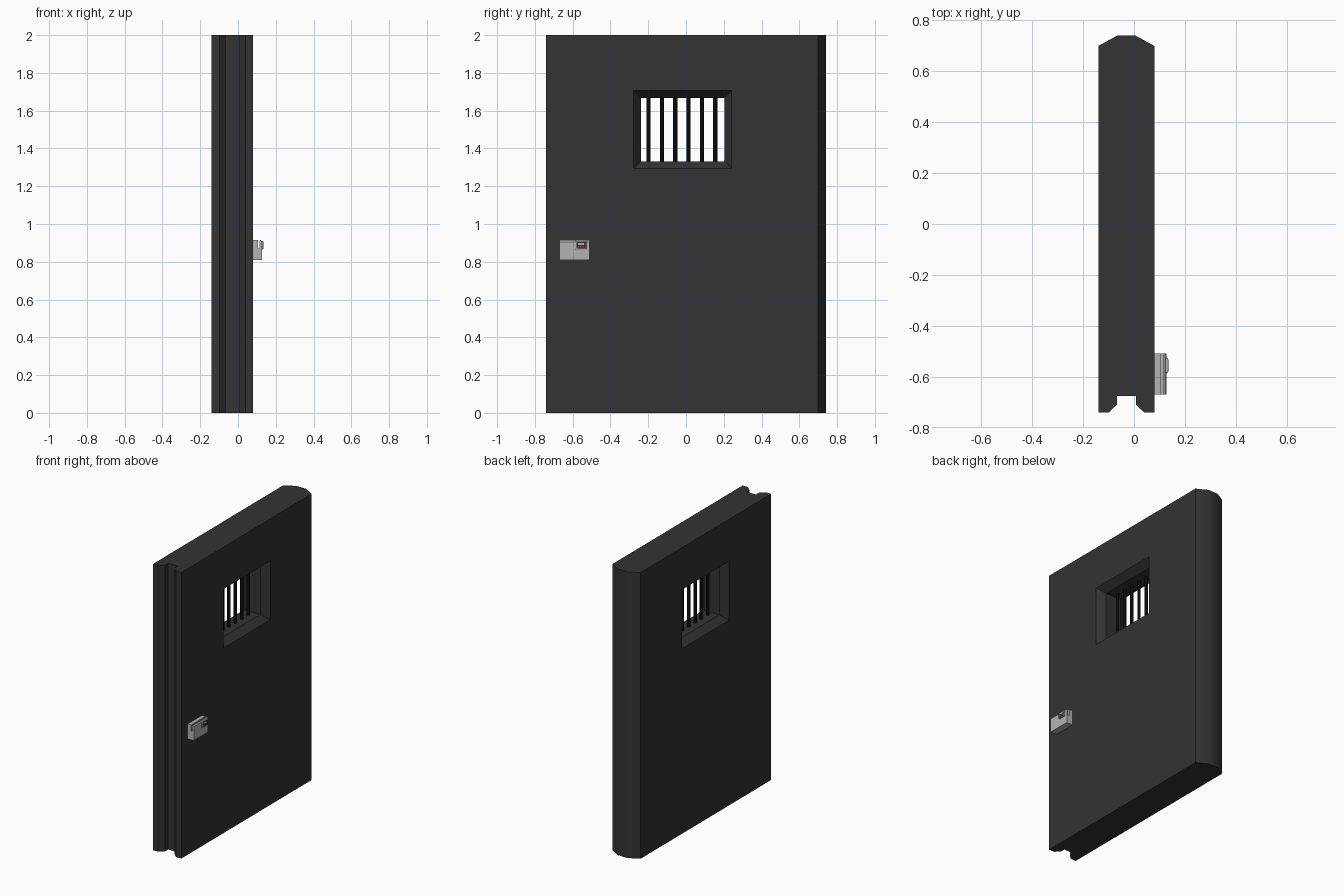
import bpy, bmesh
from mathutils import Vector

if "Cube" in bpy.data.objects:
    bpy.data.objects.remove(bpy.data.objects["Cube"])


def material(name, r, g, b):
    m = bpy.data.materials.new(name)
    m.diffuse_color = (r, g, b, 1)
    m.use_nodes = True
    m.node_tree.nodes["Principled BSDF"].inputs["Base Color"].default_value = m.diffuse_color
    return m


DARK = material("dark_metal", 0.033, 0.033, 0.033)
BLACK = material("black_iron", 0.003, 0.003, 0.003)
STEEL = material("light_steel", 0.45, 0.45, 0.45)
SCREEN = material("screen", 0.03, 0.03, 0.03)
RED = material("red_light", 0.5, 0.03, 0.03)
GREEN = material("green_light", 0.05, 0.4, 0.08)


def loft(name, rings, mat):
    """Solid skinned through equal-length rings of points, capped at both ends."""
    bm = bmesh.new()
    loops = [[bm.verts.new(p) for p in ring] for ring in rings]
    n = len(rings[0])
    for a, b in zip(loops, loops[1:]):
        for i in range(n):
            j = (i + 1) % n
            bm.faces.new((a[i], a[j], b[j], b[i]))
    bm.faces.new(loops[0])
    bm.faces.new(loops[-1])
    bmesh.ops.recalc_face_normals(bm, faces=bm.faces)
    me = bpy.data.meshes.new(name)
    bm.to_mesh(me)
    bm.free()
    ob = bpy.data.objects.new(name, me)
    bpy.context.collection.objects.link(ob)
    me.materials.append(mat)
    return ob


def activate(ob):
    bpy.ops.object.select_all(action='DESELECT')
    ob.select_set(True)
    bpy.context.view_layer.objects.active = ob


def box(name, x0, x1, y0, y1, z0, z1, mat):
    ring = [(x0, y0), (x1, y0), (x1, y1), (x0, y1)]
    return loft(name, [[(x, y, z) for x, y in ring] for z in (z0, z1)], mat)


# Door slab: plan profile with a tapered hinge end and a grooved latch end
MID, HALF = -0.03, 0.11
side = [(0.037, 0.74), (HALF, 0.70), (HALF, -0.74), (0.069, -0.74),
        (0.037, -0.71), (0.037, -0.676)]
plan = [(MID + x, y) for x, y in side] + [(MID - x, y) for x, y in reversed(side)]
door = loft("door_slab", [[(x, y, z) for x, y in plan] for z in (0, 2)], DARK)

# Window opening: splayed on both faces, straight through the middle
def window_ring(x, grow):
    y0, y1, z0, z1 = -0.239 - grow, 0.204 + grow, 1.332 - grow, 1.668 + grow
    return [(x, y0, z0), (x, y1, z0), (x, y1, z1), (x, y0, z1)]


SPLAY, DEPTH, OVER = 0.038, 0.05, 0.02
outer = SPLAY * (1 + OVER / DEPTH)
cutter = loft("window_cutter", [
    window_ring(MID - HALF - OVER, outer), window_ring(MID - HALF + DEPTH, 0),
    window_ring(MID + HALF - DEPTH, 0), window_ring(MID + HALF + OVER, outer)], DARK)
cutter.hide_render = True
cut = door.modifiers.new("window", 'BOOLEAN')
cut.operation = 'DIFFERENCE'
cut.solver = 'EXACT'
cut.object = cutter
activate(door)
bpy.ops.object.modifier_apply(modifier=cut.name)
bpy.data.objects.remove(cutter)
activate(door)
bpy.ops.object.shade_smooth_by_angle(angle=0.52)

# Window bars
for i in range(6):
    bpy.ops.mesh.primitive_cylinder_add(
        vertices=12, radius=0.011, depth=0.35,
        location=(MID, -0.198 + 0.0705 * i, 1.5))
    bar = bpy.context.object
    bar.name = f"window_bar_{i + 1}"
    bar.data.materials.append(BLACK)
    bpy.ops.object.shade_smooth_by_angle(angle=0.6)

# Card lock: side profile with a swipe slot along the top
lock = [(0.08, 0.81), (0.127, 0.81), (0.127, 0.906), (0.121, 0.914), (0.115, 0.914),
        (0.115, 0.87), (0.106, 0.87), (0.106, 0.914), (0.08, 0.914)]
for name, y0, y1 in (("lock_body_left", -0.67, -0.597), ("lock_body_right", -0.597, -0.51)):
    loft(name, [[(x, y, z) for x, z in lock] for y in (y0, y1)], STEEL)

# Raised display with bevelled housing and indicator lights
panel = box("lock_display", 0.12, 0.134, -0.585, -0.527, 0.865, 0.911, STEEL)
bev = panel.modifiers.new("bevel", 'BEVEL')
bev.width = 0.004
bev.segments = 2
activate(panel)
bpy.ops.object.modifier_apply(modifier=bev.name)
box("display_screen", 0.130, 0.1352, -0.580, -0.532, 0.870, 0.906, SCREEN)
for i, mat in enumerate((GREEN, RED, RED)):
    y = -0.573 + 0.013 * i
    box(f"indicator_light_{i + 1}", 0.134, 0.1362, y, y + 0.007, 0.876, 0.883, mat)
box("display_readout", 0.134, 0.1358, -0.572, -0.541, 0.889, 0.900, STEEL)
